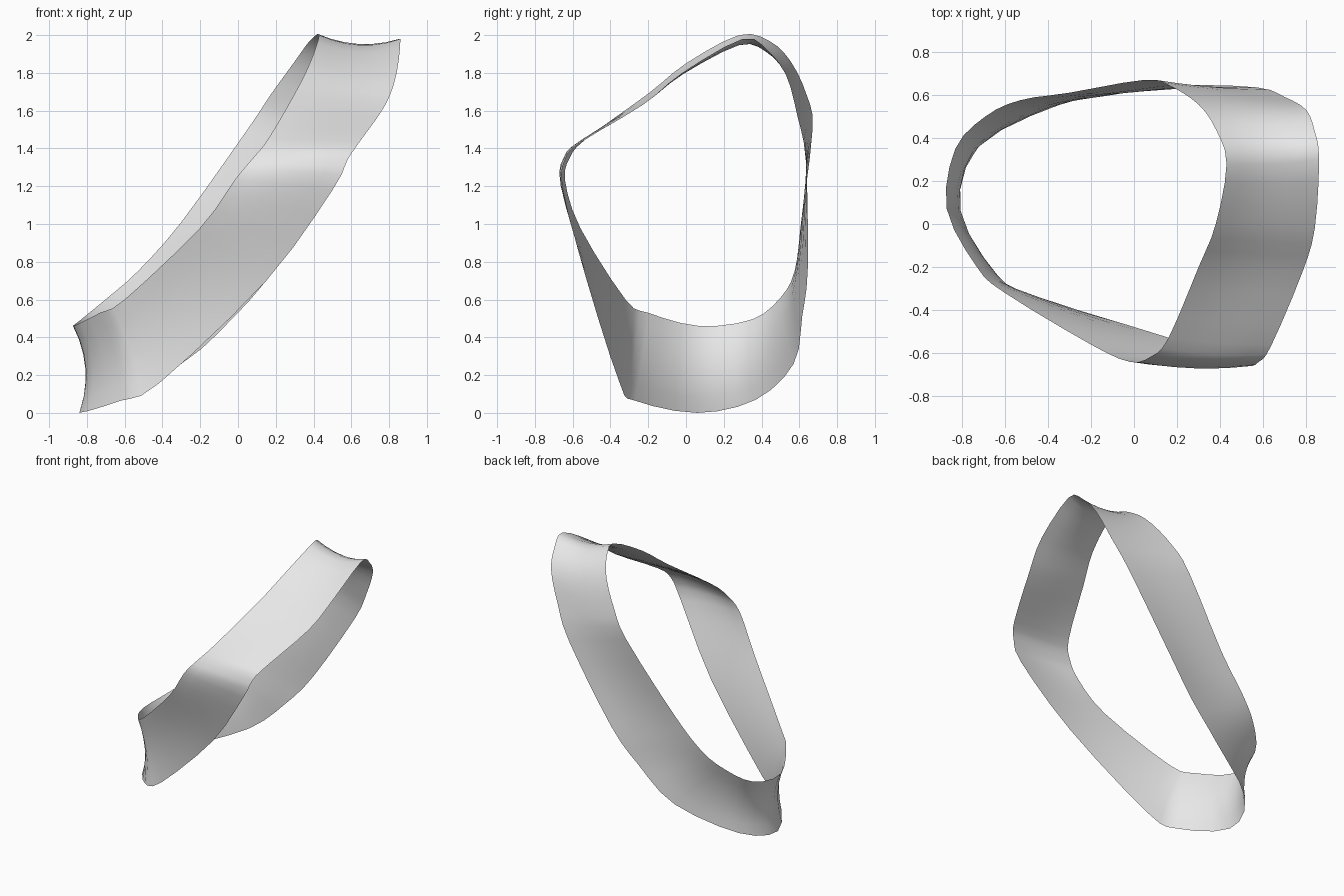
import bpy
import bmesh
from mathutils import Vector

cube = bpy.data.objects.get("Cube")
if cube:
    bpy.data.objects.remove(cube, do_unlink=True)

# Sections around the ring: upper edge point, lower edge point, inward sag
SECTIONS = [
    ((.43, .28, 2.0), (.86, .30, 1.98), .045),
    ((.38, .44, 1.97), (.84, .43, 1.92), .03),
    ((.30, .555, 1.86), (.80, .53, 1.79), .02),
    ((.17, .64, 1.68), (.70, .59, 1.57), .01),
    ((.05, .67, 1.50), (.57, .635, 1.33), .015),
    ((-.30, .61, 1.01), (.20, .645, .77), .02),
    ((-.53, .575, .75), (-.02, .615, .51), .02),
    ((-.69, .50, .61), (-.30, .57, .26), .025),
    ((-.83, .35, .495), (-.72, .37, .07), .035),
    ((-.87, .07, .46), (-.84, .06, .0), .05),
    ((-.73, -.20, .53), (-.62, -.27, .065), .03),
    ((-.60, -.32, .60), (-.42, -.35, .155), .02),
    ((-.20, -.56, .98), (.15, -.525, .70), .0),
    ((-.02, -.64, 1.23), (.50, -.65, 1.18), -.02),
    ((.08, -.615, 1.35), (.58, -.64, 1.34), -.02),
    ((.16, -.53, 1.45), (.64, -.56, 1.43), -.01),
    ((.30, -.20, 1.69), (.78, -.23, 1.63), .01),
    ((.38, .0, 1.85), (.84, -.02, 1.80), .025),
]
STEPS = 3      # rings per section
ACROSS = 6     # strips across the band
CENTRE = Vector((0, 0, 1))


def spline(points, i, t):
    """Closed Catmull-Rom curve through the points."""
    n = len(points)
    a, b, c, d = (points[(i + k) % n] for k in (-1, 0, 1, 2))
    return (b * 2 + (c - a) * t + (a * 2 - b * 5 + c * 4 - d) * t ** 2
            + (b * 3 - a - c * 3 + d) * t ** 3) * 0.5


upper = [Vector(s[0]) for s in SECTIONS]
lower = [Vector(s[1]) for s in SECTIONS]
sags = [s[2] for s in SECTIONS]

# Open band: each cross-section is a shallow arc between the two edges
bm = bmesh.new()
rings = []
for i in range(len(SECTIONS)):
    for k in range(STEPS):
        t = k / STEPS
        a, b, sag = (spline(p, i, t) for p in (upper, lower, sags))
        side = (b - a).normalized()
        inward = CENTRE - (a + b) / 2
        inward = (inward - side * inward.dot(side)).normalized()
        row = []
        for j in range(ACROSS + 1):
            u = j / ACROSS
            row.append(bm.verts.new(a.lerp(b, u) + inward * sag * 4 * u * (1 - u)))
        rings.append(row)

for i, row in enumerate(rings):
    nxt = rings[(i + 1) % len(rings)]
    for j in range(ACROSS):
        bm.faces.new((row[j], row[j + 1], nxt[j + 1], nxt[j])).smooth = True
bmesh.ops.recalc_face_normals(bm, faces=bm.faces)

mesh = bpy.data.meshes.new("twisted_band")
bm.to_mesh(mesh)
bm.free()
band = bpy.data.objects.new("twisted_band", mesh)
bpy.context.collection.objects.link(band)

# Plain light grey surface
grey = bpy.data.materials.new("light_grey")
grey.use_nodes = True
grey.diffuse_color = (.8, .8, .8, 1)
grey.node_tree.nodes["Principled BSDF"].inputs["Base Color"].default_value = (.8, .8, .8, 1)
mesh.materials.append(grey)
